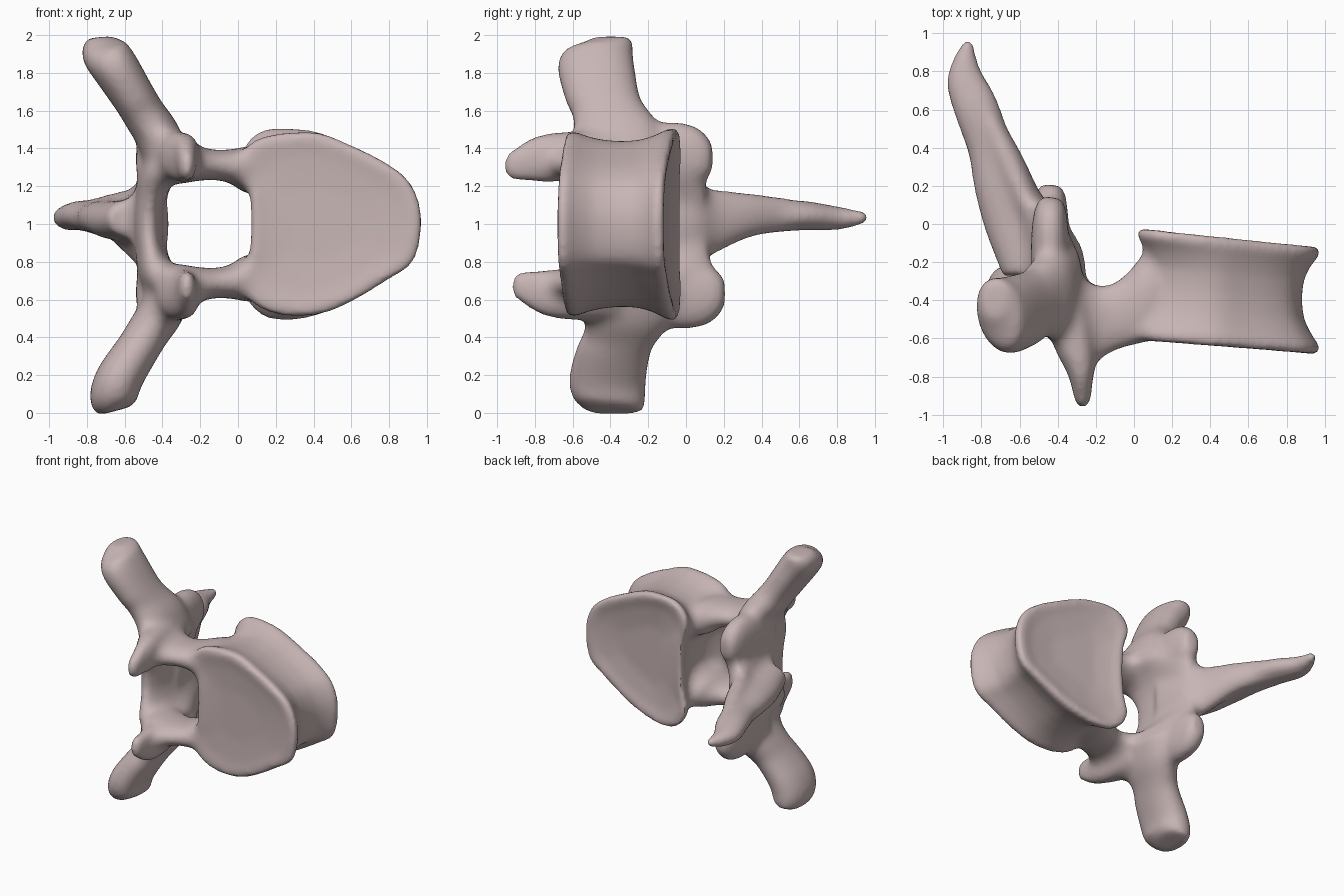
import bpy, bmesh, math
from mathutils import Vector

if "Cube" in bpy.data.objects:
    bpy.data.objects.remove(bpy.data.objects["Cube"], do_unlink=True)

bone = bpy.data.materials.new("pale_pinkish_bone")
bone.use_nodes = True
COLOUR = (0.58, 0.465, 0.465, 1.0)
bone.diffuse_color = COLOUR
bone.node_tree.nodes["Principled BSDF"].inputs["Base Color"].default_value = COLOUR

parts = []


def spline(pts, steps, closed):
    """Smooth curve through points of any dimension."""
    n = len(pts)
    get = (lambda i: pts[i % n]) if closed else (lambda i: pts[min(max(i, 0), n - 1)])
    out = []
    for i in range(n if closed else n - 1):
        for k in range(steps):
            t = k / steps
            out.append([0.5 * (2 * b + (c - a) * t + (2 * a - 5 * b + 4 * c - d) * t * t
                               + (3 * b - a - 3 * c + d) * t ** 3)
                        for a, b, c, d in zip(get(i - 1), get(i), get(i + 1), get(i + 2))])
    if not closed:
        out.append(list(pts[-1]))
    return out


def skin(name, rings):
    """Bridge rings of equal length into a closed solid."""
    bm = bmesh.new()
    loops = [[bm.verts.new(p) for p in ring] for ring in rings]
    n = len(loops[0])
    for a, b in zip(loops, loops[1:]):
        for i in range(n):
            bm.faces.new((a[i], a[(i + 1) % n], b[(i + 1) % n], b[i]))
    bm.faces.new(loops[0])
    bm.faces.new(loops[-1])
    bmesh.ops.recalc_face_normals(bm, faces=bm.faces)
    mesh = bpy.data.meshes.new(name)
    bm.to_mesh(mesh)
    bm.free()
    mesh.materials.append(bone)
    obj = bpy.data.objects.new(name, mesh)
    bpy.context.collection.objects.link(obj)
    parts.append(obj)


def limb(name, sections, up, power=0.9, sides=28):
    """Loft oval sections (x, y, z, half size along up, half size across)."""
    secs = spline(sections, 6, False)
    up = Vector(up)
    rings = []
    for i, s in enumerate(secs):
        a, b = secs[max(i - 1, 0)], secs[min(i + 1, len(secs) - 1)]
        across = (Vector(b[:3]) - Vector(a[:3])).cross(up).normalized()
        ring = []
        for k in range(sides):
            ang = math.tau * k / sides
            c, d = math.cos(ang), math.sin(ang)
            c = math.copysign(abs(c) ** power, c)
            d = math.copysign(abs(d) ** power, d)
            ring.append(Vector(s[:3]) + up * (c * s[3]) + across * (d * s[4]))
        rings.append(ring)
    skin(name, rings)


def lower(sections, dx, dy, dz):
    """Mirror sections about the mid height."""
    return [(x + dx, y + dy, 2 - z + dz, a, b) for x, y, z, a, b in sections]


# Drum-shaped body: a rounded D outline with a narrow waist and nearly flat ends
outline = spline([(0.065, 1.0), (0.05, 1.2), (0.01, 1.34), (0.08, 1.445), (0.25, 1.485), (0.43, 1.485),
                  (0.6, 1.42), (0.8, 1.32), (0.925, 1.21), (0.98, 1.03), (0.94, 0.81), (0.81, 0.71),
                  (0.6, 0.585), (0.45, 0.525), (0.27, 0.51), (0.1, 0.56), (0.02, 0.67), (0.05, 0.82)],
                 4, True)
CX, CZ = 0.45, 1.0


def body_ring(t, sx, sz, dish):
    ring = []
    for x, z in outline:
        # rear end stands a little prouder near the canal
        lip = 0.11 * max(0.0, 1 - abs(x - 0.15) / 0.3) * max(0.0, 4 * t - 3)
        px = CX + (x - CX) * sx
        pz = CZ + (z - CZ) * (sz + lip)
        front = -0.61 - 0.08 * px
        back = -0.015 - 0.105 * px
        ring.append(Vector((px, front + (back - front) * t + dish, pz)))
    return ring


body = [body_ring(0, s, s, d) for s, d in ((0.02, 0.025), (0.4, 0.025), (0.75, 0.015), (0.93, 0.0))]
body += [body_ring(t, sx, sz, 0) for t, sx, sz in
         ((0.02, 0.995, 0.995), (0.08, 0.99, 1.0), (0.18, 0.91, 0.95), (0.32, 0.83, 0.91),
          (0.5, 0.81, 0.89), (0.68, 0.83, 0.905), (0.82, 0.9, 0.95), (0.92, 0.99, 1.0),
          (0.98, 0.995, 0.99))]
body += [body_ring(1, s, s, d) for s, d in ((0.93, 0.0), (0.75, -0.025), (0.4, -0.045), (0.02, -0.045))]
skin("vertebral_body", body)

# Lamina arching behind the canal
limb("lamina", [(-0.31, -0.38, 1.37, 0.24, 0.095), (-0.42, -0.27, 1.28, 0.35, 0.1),
                (-0.465, -0.21, 1.13, 0.32, 0.08), (-0.475, -0.2, 1.0, 0.30, 0.08),
                (-0.465, -0.20, 0.87, 0.32, 0.08), (-0.42, -0.24, 0.72, 0.36, 0.1),
                (-0.31, -0.37, 0.63, 0.24, 0.095)], (0, 1, 0))

# Paired struts and processes
pedicle = [(0.25, -0.34, 1.24, 0.22, 0.12), (0.06, -0.39, 1.29, 0.23, 0.125),
           (-0.02, -0.44, 1.305, 0.2, 0.095), (-0.11, -0.49, 1.312, 0.18, 0.08),
           (-0.2, -0.52, 1.318, 0.2, 0.09), (-0.29, -0.5, 1.33, 0.23, 0.12),
           (-0.38, -0.44, 1.35, 0.22, 0.15)]
transverse = [(-0.37, -0.36, 1.33, 0.27, 0.12), (-0.425, -0.36, 1.47, 0.24, 0.12),
              (-0.49, -0.39, 1.57, 0.21, 0.115), (-0.545, -0.44, 1.66, 0.2, 0.115),
              (-0.645, -0.475, 1.82, 0.205, 0.125), (-0.7, -0.465, 1.9, 0.185, 0.125)]
upper_tip = [(-0.72, -0.42, 1.95, 0.14, 0.11), (-0.725, -0.39, 1.99, 0.1, 0.065)]
lower_tip = [(-0.66, -0.405, 0.07, 0.19, 0.125), (-0.65, -0.37, 0.01, 0.15, 0.09)]
front_joint = [(-0.36, -0.42, 1.36, 0.13, 0.12), (-0.32, -0.6, 1.36, 0.13, 0.11),
               (-0.285, -0.73, 1.35, 0.13, 0.085), (-0.275, -0.82, 1.34, 0.115, 0.06),
               (-0.27, -0.91, 1.315, 0.085, 0.045), (-0.27, -0.96, 1.31, 0.055, 0.025)]
rear_joint = [(-0.44, -0.35, 1.33, 0.18, 0.1), (-0.44, -0.1, 1.355, 0.185, 0.1),
              (-0.44, 0.03, 1.36, 0.165, 0.09), (-0.435, 0.1, 1.355, 0.125, 0.075),
              (-0.43, 0.14, 1.35, 0.07, 0.05)]
limb("upper_transverse_process", transverse + upper_tip, (0, 1, 0))
limb("lower_transverse_process", lower(transverse[:-1], 0.015, 0.06, 0) + lower_tip, (0, 1, 0))
for name, secs, up, dy, dz in (("pedicle", pedicle, (0, 1, 0), 0, 0),
                               ("front_joint_process", front_joint, (0, 0, 1), 0.04, -0.02),
                               ("rear_joint_process", rear_joint, (0, 0, 1), 0.065, -0.015)):
    limb("upper_" + name, secs, up)
    limb("lower_" + name, lower(secs, 0, dy, dz), up)

# Long spine at the rear: a tall ridge near the lamina and a flat blade beside it
limb("spinous_ridge", [(-0.46, -0.22, 1.0, 0.26, 0.1), (-0.5, 0.0, 1.0, 0.23, 0.1),
                       (-0.57, 0.13, 1.01, 0.18, 0.085), (-0.66, 0.33, 1.045, 0.12, 0.08),
                       (-0.76, 0.55, 1.05, 0.085, 0.06), (-0.85, 0.78, 1.04, 0.05, 0.04)],
     (0, 0, 1), power=1.0)
limb("spinous_blade", [(-0.57, -0.25, 1.03, 0.1, 0.12), (-0.64, 0.0, 1.02, 0.105, 0.145),
                       (-0.7, 0.2, 1.03, 0.095, 0.14), (-0.755, 0.4, 1.035, 0.085, 0.12),
                       (-0.825, 0.6, 1.045, 0.08, 0.12), (-0.88, 0.74, 1.035, 0.07, 0.105),
                       (-0.885, 0.85, 1.03, 0.055, 0.07), (-0.865, 0.965, 1.035, 0.03, 0.025)],
     (0, 0, 1), power=1.0)

# Fuse the parts into one continuous bone surface
bpy.ops.object.select_all(action='DESELECT')
for obj in parts:
    obj.select_set(True)
bpy.context.view_layer.objects.active = parts[0]
bpy.ops.object.join()
bone_obj = bpy.context.view_layer.objects.active
bone_obj.name = "vertebra"


def apply_modifier(kind, **settings):
    mod = bone_obj.modifiers.new(kind.lower(), kind)
    for key, value in settings.items():
        setattr(mod, key, value)
    bpy.ops.object.modifier_apply(modifier=mod.name)


# Swell and shrink again, which leaves soft fillets where the parts meet
FILLET = 0.045
for offset in (FILLET, -FILLET):
    apply_modifier('REMESH', mode='VOXEL', voxel_size=0.018)
    apply_modifier('SMOOTH', factor=0.5, iterations=3)
    apply_modifier('DISPLACE', strength=offset, mid_level=0.0)
apply_modifier('REMESH', mode='VOXEL', voxel_size=0.018)
apply_modifier('SMOOTH', factor=0.5, iterations=4)
bpy.ops.object.shade_smooth_by_angle(angle=math.radians(40))
